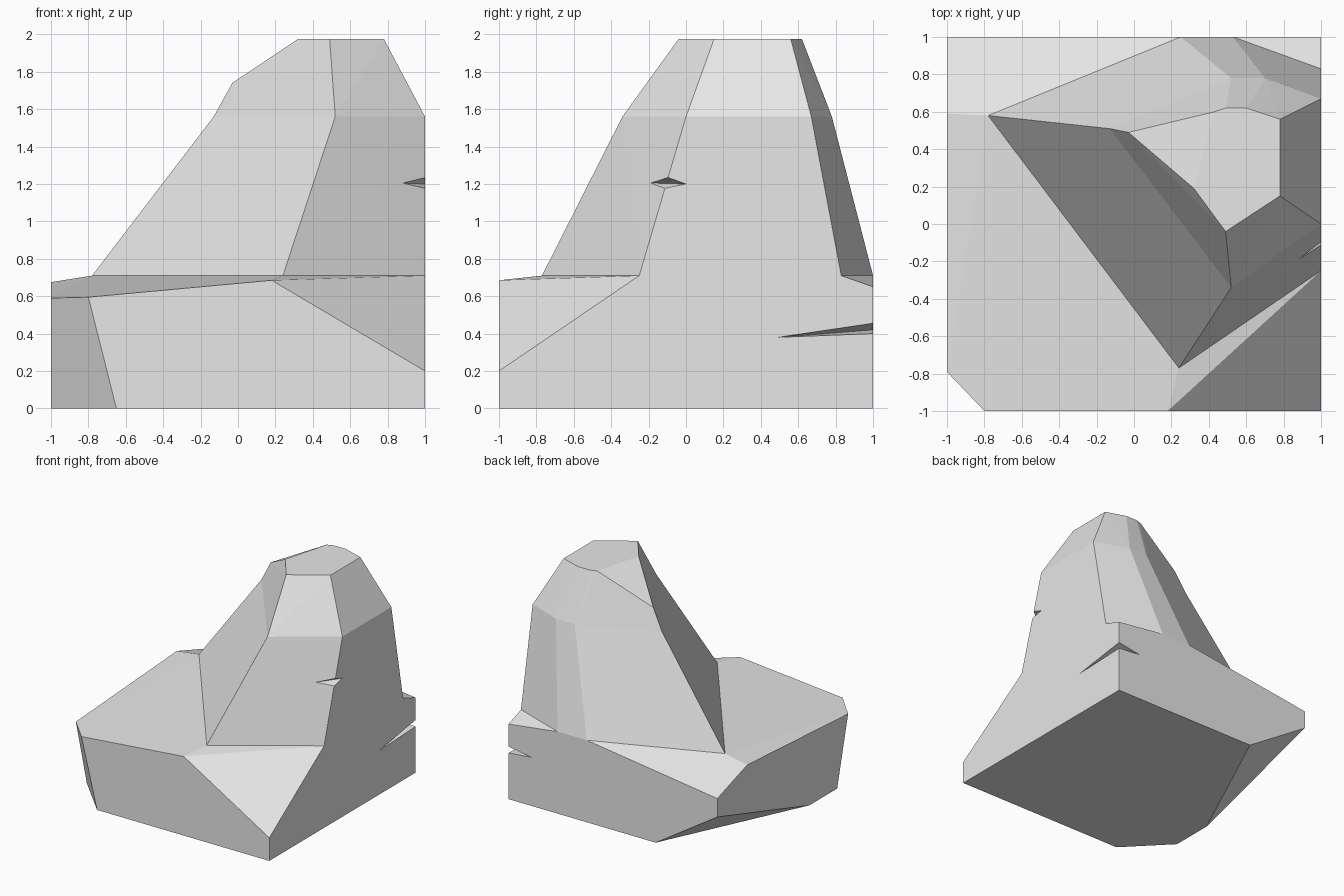
import bpy, bmesh, math
from mathutils import Vector

cube = bpy.data.objects.get("Cube")
if cube:
    bpy.data.objects.remove(cube, do_unlink=True)

# Single stone colour
stone = bpy.data.materials.new("stone_grey")
stone.use_nodes = True
grey = (0.8, 0.8, 0.8, 1)
stone.diffuse_color = grey
stone.node_tree.nodes["Principled BSDF"].inputs["Base Color"].default_value = grey


def level(z, outline):
    """Lift a flat outline to one height."""
    return [Vector((x, y, z)) for x, y in outline]


def add_hull(bm, points, open_levels=()):
    """Add a convex chunk, leaving its flat caps open at the given heights."""
    verts = [bm.verts.new(p) for p in points]
    result = bmesh.ops.convex_hull(bm, input=verts)
    spare = {v for key in ("geom_interior", "geom_unused") for v in result[key]
             if isinstance(v, bmesh.types.BMVert)}
    bmesh.ops.delete(bm, geom=list(spare), context="VERTS")
    caps = [f for f in bm.faces
            if any(all(abs(v.co.z - z) < 0.001 for v in f.verts) for z in open_levels)]
    bmesh.ops.delete(bm, geom=caps, context="FACES_ONLY")


def finish(bm, name):
    """Weld the chunks, clean flat areas and make the object."""
    bmesh.ops.remove_doubles(bm, verts=bm.verts[:], dist=0.001)
    bmesh.ops.dissolve_limit(bm, angle_limit=math.radians(1), verts=bm.verts[:],
                             edges=bm.edges[:])
    bmesh.ops.recalc_face_normals(bm, faces=bm.faces[:])
    mesh = bpy.data.meshes.new(name)
    bm.to_mesh(mesh)
    bm.free()
    mesh.materials.append(stone)
    obj = bpy.data.objects.new(name, mesh)
    bpy.context.collection.objects.link(obj)
    return obj


# Outlines where the chunks meet
LEDGE, SHOULDER, SUMMIT = 0.71, 1.56, 1.975
ledge = level(LEDGE, [(0.24, -0.77), (1, -0.25), (1, 0.83),
                      (0.53, 1), (0.25, 1), (-0.78, 0.58)])
shoulder = level(SHOULDER, [(0.52, -0.34), (1, 0), (1, 0.67),
                            (0.7, 0.78), (0.52, 0.78), (-0.13, 0.51)])
summit = level(SUMMIT, [(0.49, -0.04), (0.78, 0.15), (0.78, 0.56), (0.6, 0.62),
                        (0.49, 0.62), (0.43, 0.6), (0.32, 0.19)])

# Broad base: chipped footprint and sloping upper rim
foot = level(0, [(1, -1), (1, 1), (-0.41, 1), (-1, -0.26), (-1, -0.64), (-0.65, -1)])
rim = [Vector(p) for p in (
    (1, -1, 0.2), (0.18, -1, 0.685), (-0.8, -1, 0.595), (-1, -0.79, 0.59),
    (-1, 0.59, 0.675), (-1, 1, 0.54), (-1, 1, 0.38), (1, 1, 0.65))]

bm = bmesh.new()
add_hull(bm, foot + rim + ledge, [LEDGE])
# Tapering spire and its sloped peak
add_hull(bm, ledge + shoulder, [LEDGE, SHOULDER])
add_hull(bm, shoulder + summit + [Vector((-0.03, 0.49, 1.74))], [SHOULDER])
rock = finish(bm, "rock")


def cut_notch(start, end, upper, lower):
    """Cut a wedge-shaped crack across a corner."""
    a, b = Vector(start), Vector(end)
    middle = (a + b) / 2
    wide = [middle + (Vector(p) - middle) * 2 for p in (upper, lower)]
    wedge = bmesh.new()
    add_hull(wedge, [a, b] + wide)
    cutter = finish(wedge, "crack_cutter")
    cutter.hide_render = True
    mod = rock.modifiers.new("crack", "BOOLEAN")
    mod.operation, mod.solver, mod.object = "DIFFERENCE", "EXACT", cutter
    bpy.context.view_layer.objects.active = rock
    bpy.ops.object.modifier_apply(modifier=mod.name)
    bpy.data.objects.remove(cutter, do_unlink=True)


# Cracks on the spire edge and the base corner
cut_notch((0.88, -0.19, 1.205), (1, 0, 1.2), (1, -0.11, 1.24), (1, -0.12, 1.175))
cut_notch((1, 0.49, 0.38), (0.78, 1, 0.42), (1, 1, 0.455), (1, 1, 0.4))

for face in rock.data.polygons:
    face.use_smooth = False
